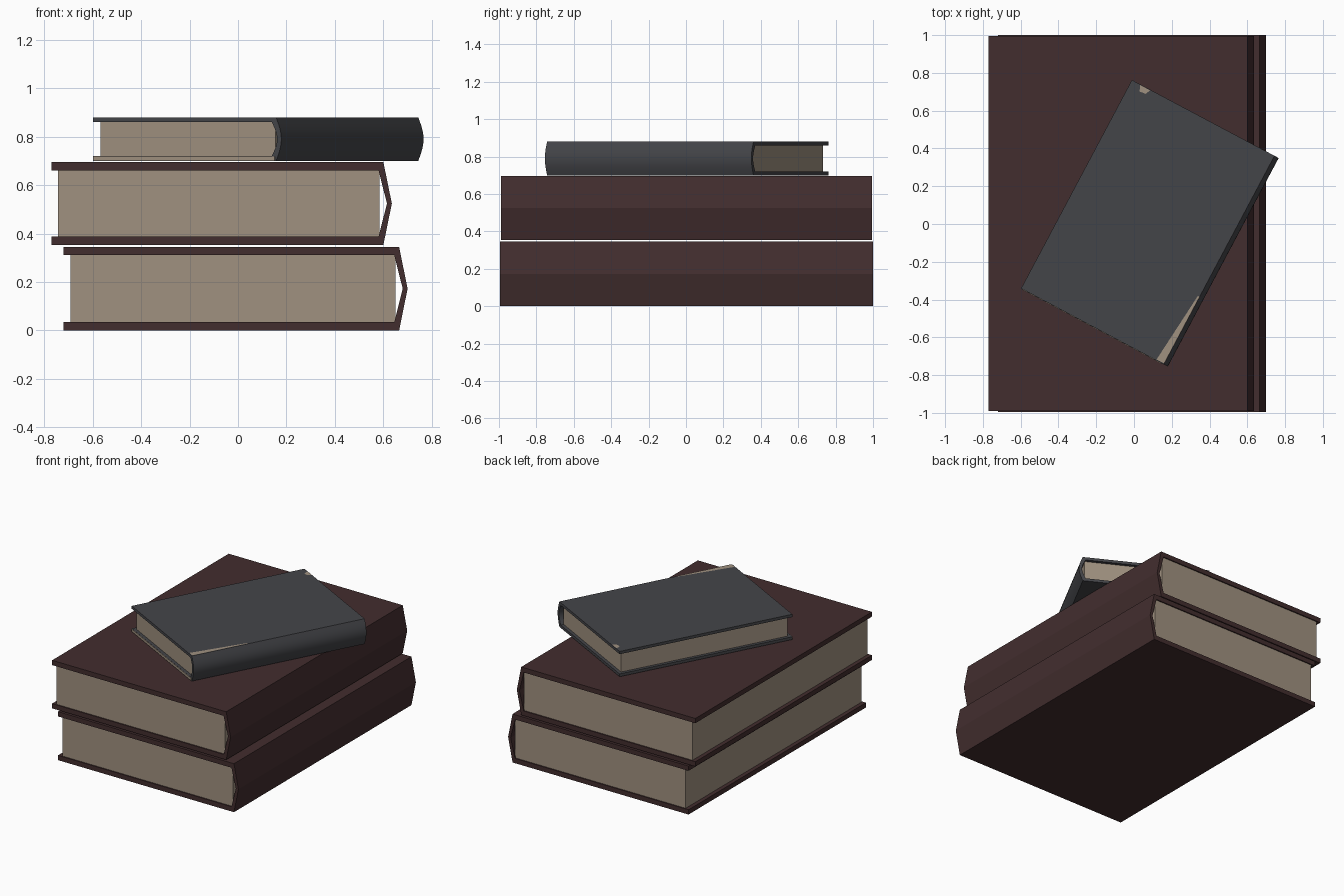
import bpy, bmesh, math
from mathutils import Matrix, Vector

if "Cube" in bpy.data.objects:
    bpy.data.objects.remove(bpy.data.objects["Cube"])


def material(name, rgb):
    m = bpy.data.materials.new(name)
    m.diffuse_color = (*[(c / 255 / 12.92 if c < 10 else ((c / 255 + 0.055) / 1.055) ** 2.4) for c in rgb], 1)
    m.use_nodes = True
    m.node_tree.nodes["Principled BSDF"].inputs["Base Color"].default_value = m.diffuse_color
    return m


RED = material("dark red leather", (66, 45, 46))
GREY = material("slate grey cloth", (68, 69, 73))
PAPER = material("paper", (160, 145, 128))


def prism(name, profile, y0, y1, mats, matrix, smooth=False):
    """Extrude an x-z outline along y."""
    bm = bmesh.new()
    face = bm.faces.new([bm.verts.new((x, y0, z)) for x, z in profile])
    ext = bmesh.ops.extrude_face_region(bm, geom=[face])
    bmesh.ops.translate(bm, vec=(0, y1 - y0, 0),
                        verts=[v for v in ext["geom"] if isinstance(v, bmesh.types.BMVert)])
    bmesh.ops.recalc_face_normals(bm, faces=bm.faces)
    me = bpy.data.meshes.new(name)
    bm.to_mesh(me)
    bm.free()
    ob = bpy.data.objects.new(name, me)
    bpy.context.collection.objects.link(ob)
    ob.matrix_world = matrix
    for m in mats:
        me.materials.append(m)
    if smooth:
        bpy.ops.object.select_all(action='DESELECT')
        ob.select_set(True)
        bpy.context.view_layer.objects.active = ob
        bpy.ops.object.shade_smooth_by_angle(angle=math.radians(30))
    return ob


def book(name, x0, x1, bulge, y0, y1, h, t, inset, lip, mat, matrix, steps):
    """Boards and spine as one C-shaped shell, with a page block inside."""
    def spine(x, depth, lo, hi):
        return [(x + depth * math.sin(math.pi * i / steps), lo + (hi - lo) * i / steps)
                for i in range(steps + 1)]
    outer = spine(x1, bulge, 0, h)
    inner = spine(x1 - 0.02, bulge, t, h - t)
    outline = [(x0, 0)] + outer + [(x0, h), (x0, h - t)] + inner[::-1] + [(x0, t)]
    cover = prism(name + "_cover", outline, y0, y1, [mat], matrix, steps > 2)
    xp = x1 - 0.015
    prism(name + "_pages", [(x0 + inset, t), (xp, t), (xp, h - t), (x0 + inset, h - t)],
          y0 + lip, y1 - lip, [PAPER], matrix)
    return cover


# two large books with ridged spines
book("bottom_book", -0.72, 0.665, 0.035, -0.995, 1.0, 0.345, 0.034, 0.028, 0.008, RED,
     Matrix.Identity(4), 2)
book("middle_book", -0.77, 0.60, 0.035, -0.99, 0.995, 0.342, 0.034, 0.028, 0.008, RED,
     Matrix.Translation((0, 0, 0.353)), 2)

# small turned book with a rounded spine
turn = Matrix.Translation((0.084, 0.004, 0.70)) @ Matrix.Rotation(math.radians(-28), 4, 'Z')
small = book("small_book", -0.44, 0.415, 0.025, -0.625, 0.625, 0.18, 0.02, 0.022, 0.022, GREY, turn, 10)

# worn pale strip on the lower front edge and along the bottom of the spine
prism("worn_front_edge", [(-0.44, 0.001), (0.41, 0.001), (0.41, 0.019), (-0.44, 0.019)],
      -0.628, -0.624, [PAPER], turn)

# worn streak by the spine and chipped corner on the top board
for name, pts in (("worn_streak", [(0.37, -0.62), (0.415, -0.62), (0.415, -0.22), (0.405, -0.22)]),
                  ("chipped_corner", [(-0.39, 0.622), (-0.33, 0.622), (-0.34, 0.595), (-0.375, 0.59)])):
    me = bpy.data.meshes.new(name)
    me.from_pydata([(x, y, 0.1815) for x, y in pts], [], [list(range(len(pts)))])
    me.materials.append(PAPER)
    ob = bpy.data.objects.new(name, me)
    ob.matrix_world = turn
    bpy.context.collection.objects.link(ob)
